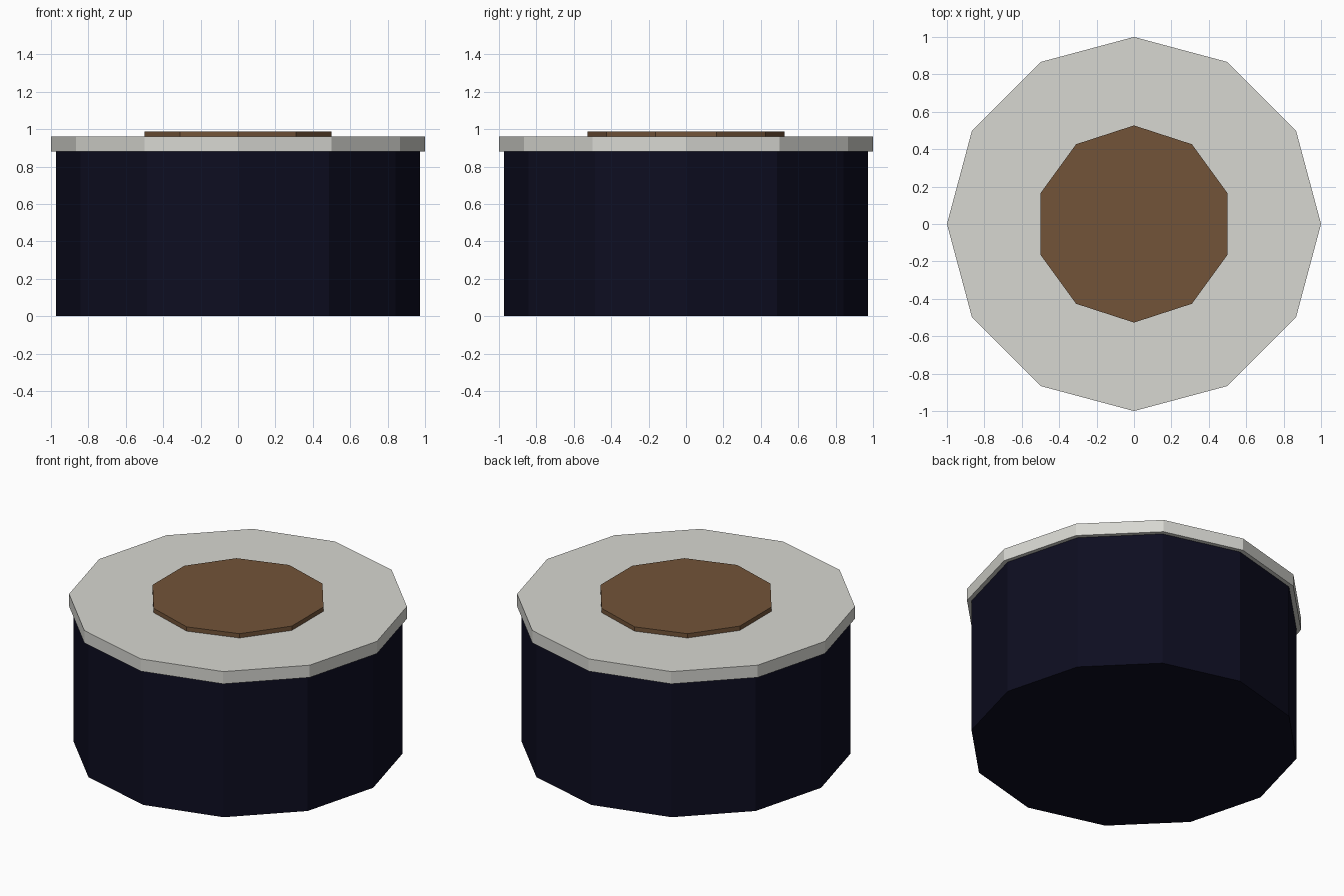
import bpy

cube = bpy.data.objects.get("Cube")
if cube:
    bpy.data.objects.remove(cube, do_unlink=True)


def material(name, rgb):
    mat = bpy.data.materials.new(name)
    mat.use_nodes = True
    color = (*rgb, 1.0)
    mat.diffuse_color = color
    mat.node_tree.nodes["Principled BSDF"].inputs["Base Color"].default_value = color
    return mat


def prism(name, sides, radius, bottom, top, mat):
    """Flat-shaded upright prism with a corner pointing to the back."""
    bpy.ops.mesh.primitive_cylinder_add(
        vertices=sides, radius=radius, depth=top - bottom,
        location=(0, 0, (bottom + top) / 2))
    obj = bpy.context.object
    obj.name = name
    obj.data.materials.append(mat)
    return obj


navy = material("dark_navy", (0.004, 0.004, 0.0145))
grey = material("light_warm_grey", (0.68, 0.68, 0.64))
brown = material("brown", (0.17, 0.088, 0.04))

# Container body, overhanging lid and raised centre disc
prism("body", 12, 0.973, 0.0, 0.88, navy)
prism("lid", 12, 1.0, 0.88, 0.96, grey)
prism("centre_disc", 10, 0.527, 0.96, 0.988, brown)
